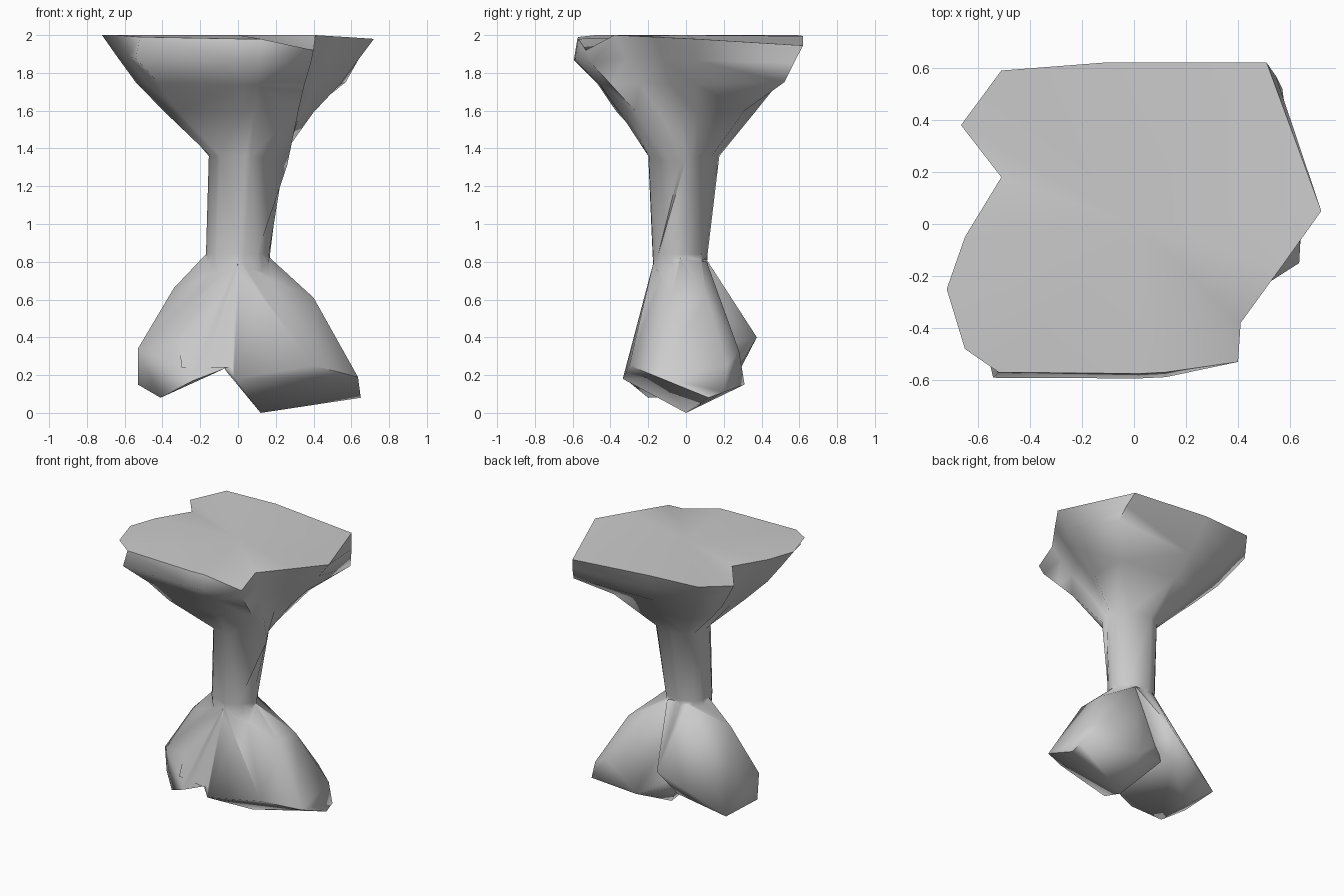
import bpy, bmesh, math
from mathutils import Vector

if "Cube" in bpy.data.objects:
    bpy.data.objects.remove(bpy.data.objects["Cube"])

grey = bpy.data.materials.new("plain grey")
grey.diffuse_color = (0.6, 0.6, 0.6, 1)
grey.use_nodes = True
grey.node_tree.nodes["Principled BSDF"].inputs["Base Color"].default_value = grey.diffuse_color


def make_object(name, bm):
    bmesh.ops.recalc_face_normals(bm, faces=bm.faces[:])
    mesh = bpy.data.meshes.new(name)
    bm.to_mesh(mesh)
    bm.free()
    mesh.materials.append(grey)
    ob = bpy.data.objects.new(name, mesh)
    bpy.context.collection.objects.link(ob)
    return ob


def hull(name, points):
    bm = bmesh.new()
    for p in points:
        bm.verts.new(p)
    bmesh.ops.convex_hull(bm, input=bm.verts[:])
    junk = [v for v in bm.verts if not v.link_faces]
    bmesh.ops.delete(bm, geom=junk, context='VERTS')
    return make_object(name, bm)


# Irregular head outline: x, y, z and how deeply the underside hollows there
RIM = [(0.72, 0.05, 1.98, 1.2), (0.51, 0.62, 1.945, 1.0), (-0.12, 0.62, 1.995, 1.15),
       (-0.51, 0.59, 2.0, 1.1), (-0.665, 0.38, 1.97, 1.0), (-0.51, 0.18, 2.0, 1.3),
       (-0.65, -0.05, 2.0, 1.05), (-0.72, -0.25, 2.0, 1.0), (-0.65, -0.48, 2.0, 0.95),
       (-0.52, -0.57, 1.99, 0.9), (0.02, -0.575, 1.98, 1.25), (0.12, -0.57, 1.98, 1.5),
       (0.40, -0.53, 1.92, 0.95), (0.41, -0.38, 2.0, 1.2), (0.57, -0.16, 1.99, 1.45)]


def oval(cx, cy, rx, ry, z):
    ring = []
    for x, y, _, _ in RIM:
        a = math.atan2(y, x)
        ring.append(Vector((cx + rx * math.cos(a), cy + ry * math.sin(a), z)))
    return ring


# Shaft rings, then flare rings blending from the neck to the head outline
neck = oval(0.03, -0.01, 0.185, 0.19, 1.36)
# Ridge from the neck's right side towards the front right corner
neck[12] = Vector((0.26, -0.03, 1.31))
neck[13] = Vector((0.245, 0.0, 1.34))
neck[14] = Vector((0.235, 0.03, 1.36))
neck[0] = Vector((0.215, 0.06, 1.36))
rings = [oval(0, -0.03, 0.15, 0.13, 0.55), oval(0, -0.03, 0.17, 0.147, 0.84), neck]
for t, b in ((0.37, 0.43), (0.61, 0.69), (0.82, 0.86), (1.0, 1.0)):
    ring = []
    for n, (x, y, z, p) in zip(neck, RIM):
        k = b ** p
        if y < -0.5 and x < 0.3 and t == 0.82:
            k = 1.05
        elif abs(y) > 0.5 and t < 1:
            k = (b + 0.05) ** p
        ring.append(Vector((n.x + (x - n.x) * k, n.y + (y - n.y) * k, n.z + (z - n.z) * t)))
    rings.append(ring)
# Steep back right corner and the straight front right ridge
for i, back, ridge in ((3, (0.38, 0.31, 1.60), (0.32, -0.27, 1.60)),
                       (4, (0.57, 0.52, 1.75), (0.35, -0.39, 1.73)),
                       (5, (0.545, 0.57, 1.85), (0.385, -0.50, 1.85))):
    rings[i][1] = Vector(back)
    rings[i][12] = Vector(ridge)

bm = bmesh.new()
loops = [[bm.verts.new(p) for p in r] for r in rings]
count = len(RIM)
for lo, hi in zip(loops, loops[1:]):
    for i in range(count):
        j = (i + 1) % count
        bm.faces.new((lo[i], lo[j], hi[j], hi[i]))
top = bm.verts.new((0, 0, 2.0))
bottom = bm.verts.new((0, -0.03, 0.55))
for i in range(count):
    j = (i + 1) % count
    bm.faces.new((loops[-1][i], loops[-1][j], top))
    bm.faces.new((loops[0][j], loops[0][i], bottom))
bmesh.ops.triangulate(bm, faces=bm.faces[:])
body = make_object("shaft_and_head", bm)

# Lower left knob
left = hull("left_knob", [
    (-0.17, -0.03, 0.84), (0, -0.172, 0.80), (0.08, 0.11, 0.81), (-0.08, 0.10, 0.82),
    (-0.34, -0.05, 0.66), (-0.53, -0.11, 0.34), (-0.53, -0.09, 0.15), (-0.41, -0.20, 0.08),
    (-0.42, 0.04, 0.09), (-0.24, -0.31, 0.17), (-0.07, -0.29, 0.235), (-0.12, 0.27, 0.22),
    (-0.02, 0.375, 0.40), (-0.50, 0.24, 0.14)])

# Lower right knob
right = hull("right_knob", [
    (0.17, -0.03, 0.82), (0, -0.174, 0.79), (0.09, 0.11, 0.80), (-0.08, 0.06, 0.80),
    (0.40, -0.08, 0.61), (0.40, 0.11, 0.61), (0.635, -0.15, 0.19), (0.40, -0.30, 0.25),
    (0.65, 0.12, 0.08), (0.645, 0.20, 0.11), (0.60, 0.22, 0.25), (0.47, 0.28, 0.33),
    (0.20, 0.31, 0.15), (0.12, 0, 0), (-0.02, -0.335, 0.18), (-0.07, -0.30, 0.23),
    (-0.07, 0.2, 0.23)])

# Front web between the knobs
web = hull("front_web", [
    (0.01, -0.173, 0.795), (-0.33, -0.05, 0.65), (0.39, -0.078, 0.605),
    (-0.30, -0.27, 0.24), (-0.07, -0.315, 0.24), (0.38, -0.298, 0.255), (0, 0, 0.32)])

# Fuse the lower parts into the body
bpy.context.view_layer.objects.active = body
for part in (left, right, web):
    mod = body.modifiers.new("fuse", 'BOOLEAN')
    mod.operation = 'UNION'
    mod.solver = 'EXACT'
    mod.object = part
    bpy.ops.object.modifier_apply(modifier=mod.name)
    bpy.data.objects.remove(part)
body.name = "bone_shaped_pedestal"

# Soft shading, only the sharpest rims stay hard
bpy.ops.object.select_all(action='DESELECT')
body.select_set(True)
bpy.ops.object.shade_smooth_by_angle(angle=math.radians(75))
